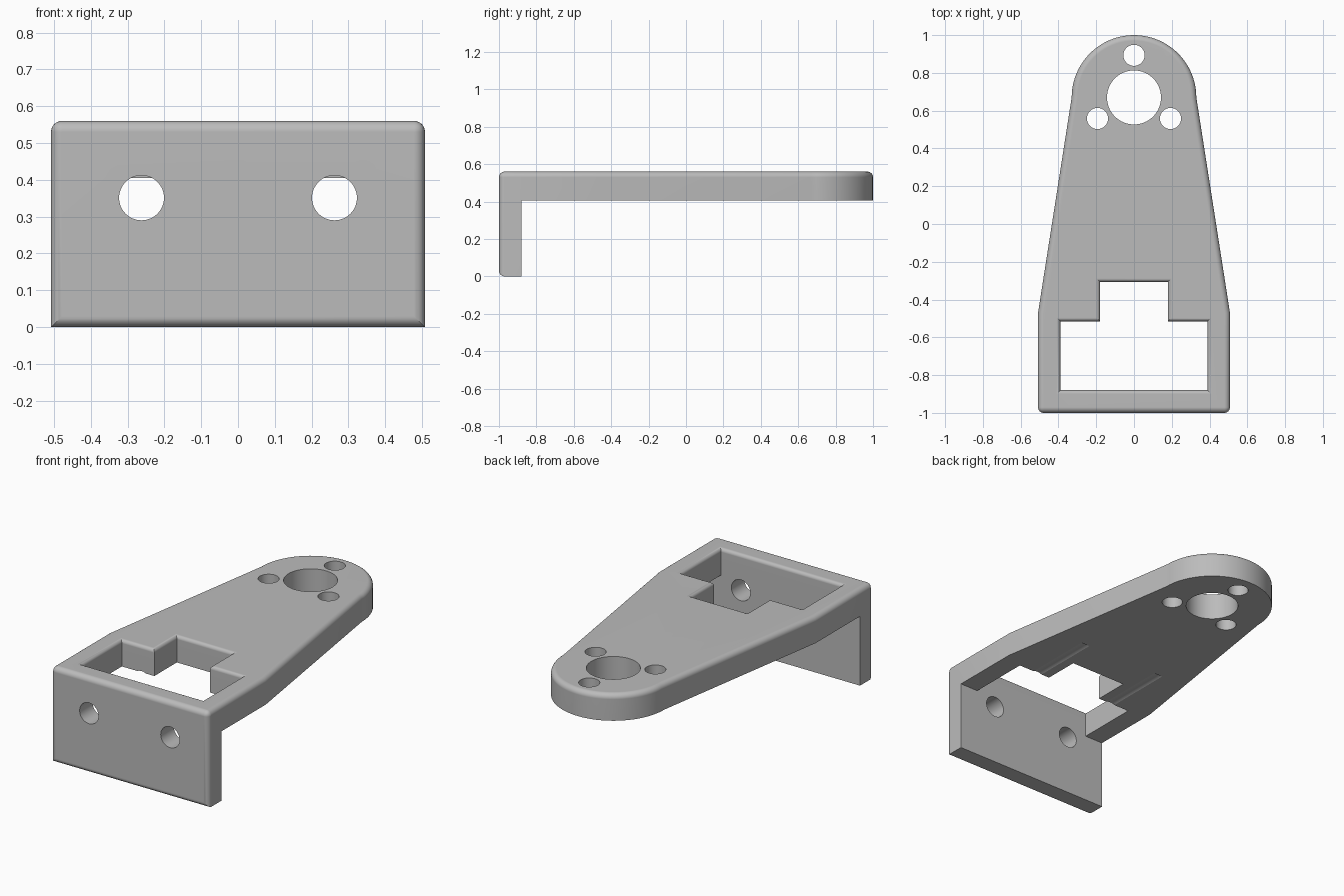
import bpy, bmesh, math
from math import sin, cos, pi

if "Cube" in bpy.data.objects:
    bpy.data.objects.remove(bpy.data.objects["Cube"])

TOP, UNDER, HALF_W, WALL_Y = 0.56, 0.405, 0.508, -0.88
HUB_Y, HUB_R = 0.67, 0.33

grey = bpy.data.materials.new("plain_grey")
grey.use_nodes = True
colour = (0.5, 0.5, 0.5, 1)
grey.diffuse_color = colour
grey.node_tree.nodes["Principled BSDF"].inputs["Base Color"].default_value = colour


def loft(name, rings):
    """Closed solid through a stack of matching rings, bottom to top."""
    bm = bmesh.new()
    loops = [[bm.verts.new(p) for p in ring] for ring in rings]
    for low, high in zip(loops, loops[1:]):
        for i in range(len(low)):
            j = (i + 1) % len(low)
            bm.faces.new((low[i], low[j], high[j], high[i]))
    bm.faces.new(loops[0])
    bm.faces.new(loops[-1])
    bmesh.ops.recalc_face_normals(bm, faces=bm.faces)
    mesh = bpy.data.meshes.new(name)
    bm.to_mesh(mesh)
    bm.free()
    obj = bpy.data.objects.new(name, mesh)
    bpy.context.collection.objects.link(obj)
    return obj


def prism(name, outline, z0, z1):
    return loft(name, [[(x, y, z) for x, y in outline] for z in (z0, z1)])


def circle(cx, cy, r, n=48):
    return [(cx + r * cos(2 * pi * i / n), cy + r * sin(2 * pi * i / n)) for i in range(n)]


def mirrored(half):
    return half + [(-x, y) for x, y in reversed(half)]


def cut(body, cutter):
    mod = body.modifiers.new("cut", "BOOLEAN")
    mod.operation, mod.solver, mod.object = "DIFFERENCE", "EXACT", cutter
    bpy.context.view_layer.objects.active = body
    bpy.ops.object.modifier_apply(modifier=mod.name)
    bpy.data.objects.remove(cutter)


# Solid block in the tapered outline with a round end
arc = [(HUB_R * cos(pi * i / 40), HUB_Y + HUB_R * sin(pi * i / 40)) for i in range(41)]
outline = [(-HALF_W, -0.47), (-HALF_W, -1), (HALF_W, -1), (HALF_W, -0.47)] + arc
bracket = prism("mounting_bracket", outline, 0, TOP)

# Round the top rim, the front corners and the front lower edge
bm = bmesh.new()
bm.from_mesh(bracket.data)
rounded = []
for e in bm.edges:
    a, b = (v.co for v in e.verts)
    top_rim = min(a.z, b.z) > TOP - 0.001
    front = max(a.y, b.y) < -0.999
    if top_rim or front:
        rounded.append(e)
bmesh.ops.bevel(bm, geom=rounded, offset=0.03, segments=6, profile=0.5,
                affect="EDGES", clamp_overlap=False)
bm.to_mesh(bracket.data)
bm.free()

# Clear the space under the arm, leaving the front wall
cut(bracket, prism("under_cutter",
                   [(-1, WALL_Y), (1, WALL_Y), (1, 1.2), (-1, 1.2)], -0.2, UNDER))

# Stepped window whose upper edge flares out in a fillet
corners = [(0.39, WALL_Y, -1), (0.39, -0.515, 1), (0.18, -0.515, 1), (0.18, -0.307, 1)]
fillet = 0.02
levels = [(0.3, 0)]
for i in range(6):
    t = i * pi / 10
    levels.append((TOP - fillet + fillet * sin(t), fillet * (1 - cos(t))))
levels.append((TOP + 0.1, fillet))
cut(bracket, loft("window_cutter", [
    [(x, y, z) for x, y in mirrored([(x + d, y + s * d) for x, y, s in corners])]
    for z, d in levels]))

# Shaft hole and three screw holes in the round end
cut(bracket, prism("shaft_cutter", circle(0, HUB_Y, 0.143, 64), 0.2, 0.8))
for k in range(3):
    t = pi / 2 + k * 2 * pi / 3
    hole = circle(0.223 * cos(t), HUB_Y + 0.223 * sin(t), 0.056)
    cut(bracket, prism("screw_cutter", hole, 0.2, 0.8))

# Wall holes, drilled on so that they graze the underside of the arm
for x in (-0.262, 0.262):
    ring = circle(x, 0.351, 0.061)
    cut(bracket, loft("wall_hole_cutter",
                      [[(px, y, pz) for px, pz in ring] for y in (-1.1, -0.105)]))

# Finish
bracket.data.materials.clear()
bracket.data.materials.append(grey)
for p in bracket.data.polygons:
    p.material_index = 0
bpy.ops.object.select_all(action="DESELECT")
bracket.select_set(True)
bpy.context.view_layer.objects.active = bracket
bpy.ops.object.shade_smooth_by_angle(angle=math.radians(25))
normals = bracket.modifiers.new("even_shading", "WEIGHTED_NORMAL")
normals.keep_sharp = True
